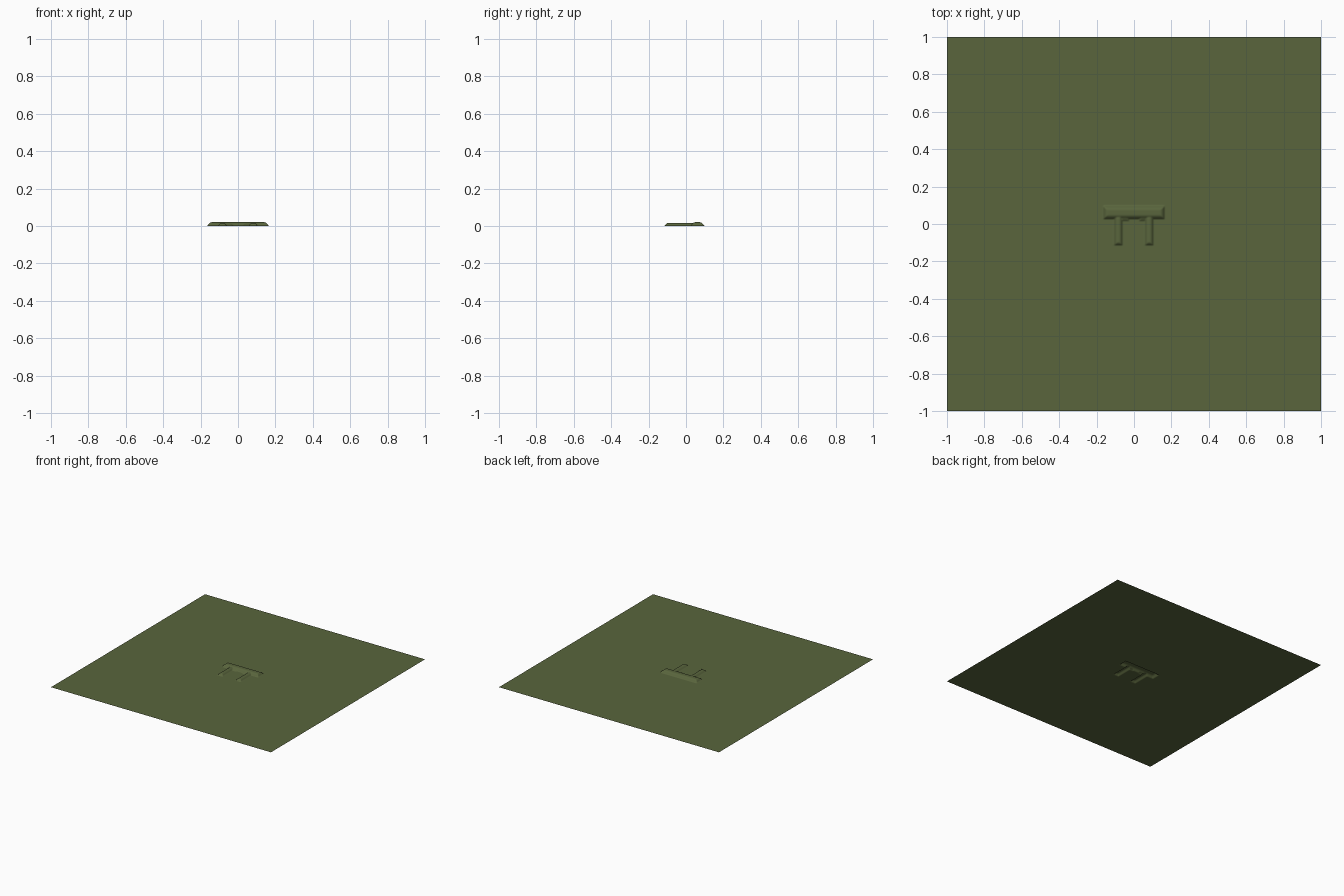
import bpy, bmesh

if "Cube" in bpy.data.objects:
    bpy.data.objects.remove(bpy.data.objects["Cube"])

mat = bpy.data.materials.new("olive green")
mat.diffuse_color = (0.1, 0.13, 0.046, 1)
mat.use_nodes = True
mat.node_tree.nodes["Principled BSDF"].inputs["Base Color"].default_value = mat.diffuse_color

# Raised shapes: x0, x1, y0, y1, height, slope width
SHAPES = [
    (-0.165, 0.165, 0.025, 0.098, 0.02, 0.025),   # cross bar
    (-0.107, -0.06, -0.115, 0.05, 0.016, 0.02),   # left leg
    (0.058, 0.105, -0.115, 0.05, 0.016, 0.02),    # right leg
    (-0.075, -0.025, 0.015, 0.05, 0.010, 0.02),   # left bracket
    (0.025, 0.075, 0.015, 0.05, 0.010, 0.02),     # right bracket
]


def height(x, y):
    h = 0.0
    for x0, x1, y0, y1, top, slope in SHAPES:
        d = min(x - x0, x1 - x, y - y0, y1 - y)
        t = max(0.0, min(1.0, d / slope))
        h = max(h, top * t * (2 - t))
    return h


# Flat sheet, finely divided only around the relief
fine = [-0.2 + 0.4 * i / 80 for i in range(81)]
coords = [-1.0, -0.6] + fine + [0.6, 1.0]
bm = bmesh.new()
rows = [[bm.verts.new((x, y, height(x, y))) for x in coords] for y in coords]
for j in range(len(coords) - 1):
    for i in range(len(coords) - 1):
        f = bm.faces.new((rows[j][i], rows[j][i + 1], rows[j + 1][i + 1], rows[j + 1][i]))
        f.smooth = True
mesh = bpy.data.meshes.new("ground_sheet")
bm.to_mesh(mesh)
bm.free()
mesh.materials.append(mat)
bpy.context.collection.objects.link(bpy.data.objects.new("ground_sheet", mesh))
